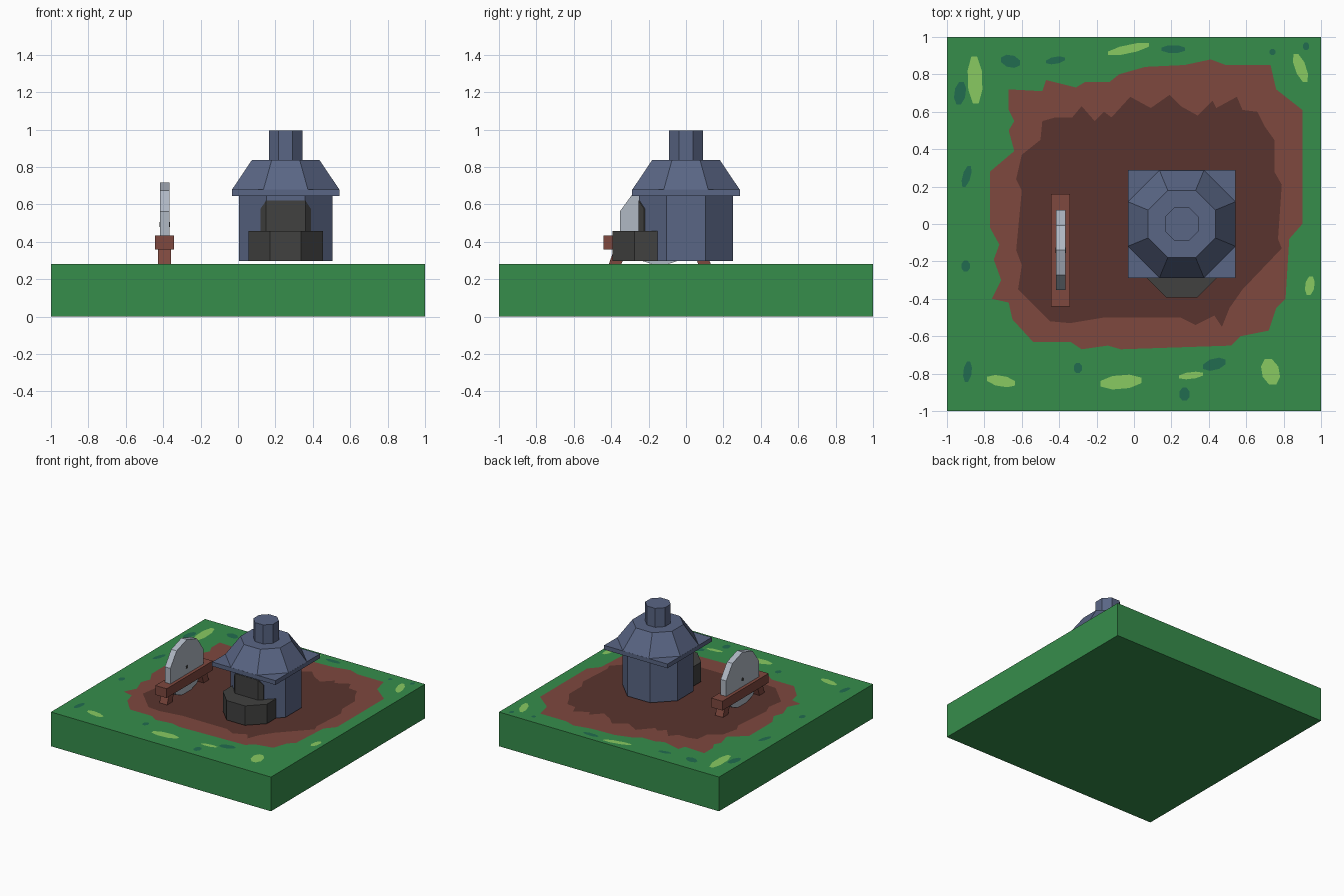
import bpy, bmesh, math
from mathutils import Matrix, Vector

if "Cube" in bpy.data.objects:
    bpy.data.objects.remove(bpy.data.objects["Cube"])


def material(name, rgb):
    lin = [(c / 255 / 12.92) if c < 11 else ((c / 255 + 0.055) / 1.055) ** 2.4 for c in rgb]
    m = bpy.data.materials.new(name)
    m.diffuse_color = (*lin, 1)
    m.use_nodes = True
    m.node_tree.nodes["Principled BSDF"].inputs["Base Color"].default_value = m.diffuse_color
    return m


GRASS = material("grass green", (54, 141, 75))
LIGHT = material("light grass", (137, 202, 97))
TEAL = material("dark teal grass", (33, 108, 80))
EARTH = material("red brown", (126, 72, 62))
SOIL = material("dark brown", (90, 52, 46))
STONE = material("blue stone", (90, 102, 133))
SOOT = material("soot grey", (65, 65, 64))
STEEL = material("pale grey", (176, 184, 196))
GROUND = 0.281
FX = 0.255          # forge centre x
BX, BY = -0.392, -0.14   # grindstone centre


def finish(name, bm, mat):
    bmesh.ops.recalc_face_normals(bm, faces=bm.faces)
    me = bpy.data.meshes.new(name)
    bm.to_mesh(me)
    bm.free()
    me.materials.append(mat)
    ob = bpy.data.objects.new(name, me)
    bpy.context.collection.objects.link(ob)
    return ob


def box(name, lo, hi, mat):
    bm = bmesh.new()
    size = [b - a for a, b in zip(lo, hi)]
    mid = [(a + b) / 2 for a, b in zip(lo, hi)]
    bmesh.ops.create_cube(bm, size=1, matrix=Matrix.Translation(mid) @ Matrix.Diagonal((*size, 1)))
    return finish(name, bm, mat)


def octagon(name, x, y, z0, z1, a0, a1, mat):
    """Upright eight-sided prism or frustum, a0 and a1 are half widths."""
    bm = bmesh.new()
    k = 1 / math.cos(math.pi / 8)
    bmesh.ops.create_cone(bm, cap_ends=True, segments=8, radius1=a0 * k, radius2=a1 * k, depth=z1 - z0,
                          matrix=Matrix.Translation((x, y, (z0 + z1) / 2)) @ Matrix.Rotation(math.pi / 8, 4, 'Z'))
    return finish(name, bm, mat)


def prism(name, pts, offset, mat):
    """Extrude a closed outline along offset."""
    bm = bmesh.new()
    f = bm.faces.new([bm.verts.new(p) for p in pts])
    r = bmesh.ops.extrude_face_region(bm, geom=[f], use_keep_orig=True)
    bmesh.ops.translate(bm, vec=offset, verts=[v for v in r["geom"] if isinstance(v, bmesh.types.BMVert)])
    return finish(name, bm, mat)


def sheet(name, pts, z, mat):
    """Flat painted patch facing up."""
    bm = bmesh.new()
    f = bm.faces.new([bm.verts.new((x, y, z)) for x, y in pts])
    f.normal_update()
    if f.normal.z < 0:
        f.normal_flip()
    bmesh.ops.triangulate(bm, faces=bm.faces[:])
    me = bpy.data.meshes.new(name)
    bm.to_mesh(me)
    bm.free()
    me.materials.append(mat)
    ob = bpy.data.objects.new(name, me)
    bpy.context.collection.objects.link(ob)


# ground slab
box("ground_block", (-1, -1, 0), (1, 1, GROUND), GRASS)

# worn earth outlines, in hundredths
outer = [(-67, 72), (-49, 71), (-47, 77), (-31, 73), (-26, 76), (-13, 76), (-8, 80), (6, 84), (27, 85),
         (41, 88), (49, 85), (73, 85), (76, 72), (90, 61), (90, 0), (83, -8), (81, -40), (76, -45),
         (72, -57), (57, -60), (52, -65), (-7, -67), (-14, -65), (-28, -67), (-34, -63), (-54, -63),
         (-65, -51), (-67, -42), (-76, -40), (-71, -30), (-75, -19), (-72, -11), (-77, -2), (-77, 28),
         (-64, 39), (-67, 50), (-64, 55), (-67, 61)]
inner = [(-49, 55), (-42, 57), (-33, 57), (-28, 63), (-21, 55), (-16, 60), (-12, 57), (-2, 68), (9, 62),
         (19, 69), (25, 63), (34, 58), (42, 66), (44, 62), (55, 68), (58, 61), (66, 60), (70, 52), (75, 45),
         (75, 28), (79, 21), (77, -8), (79, -13), (58, -35), (51, -45), (47, -55), (43, -49), (33, -54),
         (25, -50), (-16, -50), (-34, -53), (-45, -52), (-57, -40), (-62, -35), (-60, -22), (-63, -14),
         (-60, 18), (-63, 24), (-60, 37), (-50, 45)]
sheet("earth_patch", [(x / 100, y / 100) for x, y in outer], GROUND + 0.002, EARTH)
sheet("soil_patch", [(x / 100, y / 100) for x, y in inner], GROUND + 0.004, SOIL)


def tufts(name, spots, mat):
    # each spot: centre, half sizes, slant of the blob
    for i, (cx, cy, w, h, s) in enumerate(spots):
        pts = []
        for k in range(8):
            t = math.pi / 8 + k * math.pi / 4
            u, v = math.cos(t) * 1.08, math.sin(t) * 1.08
            if w > h:
                pts.append((cx + w * u, cy + h * (1 - abs(s)) * v + h * s * u))
            else:
                pts.append((cx + w * (1 - abs(s)) * u + w * s * v, cy + h * v))
        sheet(f"{name}_{i + 1}", pts, GROUND + 0.002, mat)


tufts("light_tuft", [(-.85, .77, .042, .125, -.1), (-.03, .935, .11, .045, .5), (.89, .835, .055, .075, -.45),
                     (.94, -.33, .03, .05, .2), (-.71, -.84, .075, .04, -.3), (-.07, -.845, .11, .045, .2),
                     (.305, -.81, .065, .025, .3), (.73, -.79, .058, .068, -.2)], LIGHT)
tufts("dark_tuft", [(-.66, .87, .05, .04, -.2), (-.42, .875, .05, .026, .3), (-.93, .70, .037, .06, .2),
                    (.21, .935, .064, .02, 0), (.74, .92, .016, .016, 0), (.92, .95, .016, .021, 0),
                    (-.895, .255, .035, .056, .4), (-.90, -.225, .022, .03, 0), (-.89, -.79, .027, .054, .2),
                    (-.30, -.77, .022, .027, 0), (.27, -.91, .027, .035, 0), (.43, -.75, .06, .043, .3)], TEAL)

# forge
octagon("forge_body", FX, 0, 0.297, 0.65, 0.25, 0.25, STONE)
box("eave_slab", (FX - 0.288, -0.288, 0.644), (FX + 0.288, 0.288, 0.679), STONE)
octagon("roof", FX, 0, 0.679, 0.838, 0.287, 0.18, STONE)
octagon("chimney", FX, 0, 0.838, 0.994, 0.09, 0.09, STONE)
octagon("hearth_basin", FX, -0.193, 0.297, 0.457, 0.2, 0.2, SOOT)

# sooty arch wrapped over the three front faces of the body
A, C, W = 0.254, 0.254 * math.tan(math.pi / 8), 0.134
wing = -A + (W - C)
bm = bmesh.new()
lo = [(-W, wing), (-C, -A), (C, -A), (W, wing)]
top = [0.577, 0.62, 0.62, 0.577]
cols = []
for (x, y), t in zip(lo, top):
    cols.append([bm.verts.new((FX + x, y + d, z)) for d, z in ((0, 0.40), (0, t), (0.03, t), (0.03, 0.40))])
for a, b in zip(cols, cols[1:]):
    for k in range(4):
        bm.faces.new((a[k], a[(k + 1) % 4], b[(k + 1) % 4], b[k]))
bm.faces.new(cols[0])
bm.faces.new(cols[-1])
finish("hearth_mouth", bm, SOOT)

# grindstone bench
box("bench_top", (BX - 0.051, BY - 0.3, 0.358), (BX + 0.051, BY + 0.3, 0.434), EARTH)
for label, s in (("front", -1), ("back", 1)):
    prof = [(0.205, GROUND), (0.272, GROUND), (0.245, 0.36), (0.178, 0.36)]
    prism(f"{label}_leg", [(BX - 0.035, BY + s * y, z) for y, z in prof], Vector((0.07, 0, 0)), EARTH)


# ten-sided grindstone with small axle ends
def ring(x, r, n, z):
    return [(x, BY + r * math.sin(2 * math.pi * k / n), z + r * math.cos(2 * math.pi * k / n)) for k in range(n)]


prism("grindstone", ring(BX - 0.025, 0.225, 10, 0.492), Vector((0.05, 0, 0)), STEEL)
prism("axle", ring(BX - 0.028, 0.014, 8, 0.492), Vector((0.056, 0, 0)), SOOT)
